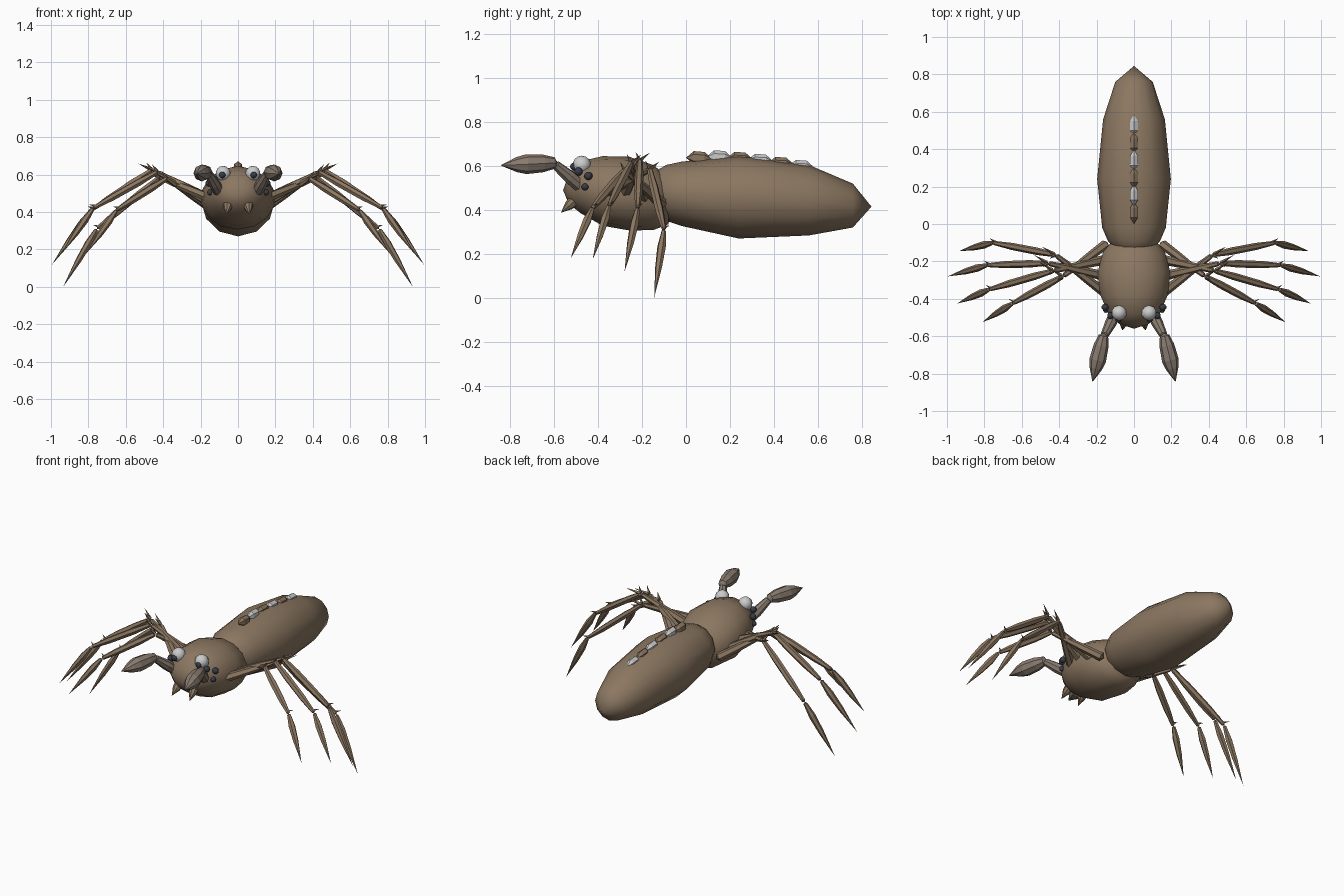
import bpy, bmesh, math
from mathutils import Vector

if "Cube" in bpy.data.objects:
    bpy.data.objects.remove(bpy.data.objects["Cube"])


def material(name, rgb):
    m = bpy.data.materials.new(name)
    m.diffuse_color = (*rgb, 1)
    m.use_nodes = True
    m.node_tree.nodes["Principled BSDF"].inputs["Base Color"].default_value = m.diffuse_color
    return m


BROWN = material("brown", (0.26, 0.185, 0.12))
TAUPE = material("taupe", (0.25, 0.20, 0.16))
DARK = material("dark", (0.04, 0.045, 0.06))


def finish(name, bm, mat, smooth):
    bmesh.ops.recalc_face_normals(bm, faces=bm.faces[:])
    me = bpy.data.meshes.new(name)
    bm.to_mesh(me)
    bm.free()
    ob = bpy.data.objects.new(name, me)
    bpy.context.collection.objects.link(ob)
    if mat:
        me.materials.append(mat)
    for p in me.polygons:
        p.use_smooth = smooth
    return ob


def skin(bm, start, rings, end):
    a, b = bm.verts.new(start), bm.verts.new(end)
    loops = [[bm.verts.new(p) for p in r] for r in rings]
    n = len(loops[0])
    for i in range(n):
        j = (i + 1) % n
        bm.faces.new((a, loops[0][j], loops[0][i]))
        bm.faces.new((b, loops[-1][i], loops[-1][j]))
        for r, s in zip(loops, loops[1:]):
            bm.faces.new((r[i], r[j], s[j], s[i]))


def body(name, start, sections, end, mat, n=12, smooth=True):
    """Closed body along y; sections are (y, half width, top z, bottom z)."""
    bm = bmesh.new()
    rings = []
    for y, w, t, b in sections:
        rings.append([(w * math.sin(k * math.tau / n), y,
                       (t + b) / 2 + (t - b) / 2 * math.cos(k * math.tau / n))
                      for k in range(n)])
    skin(bm, (0, *start), rings, (0, *end))
    return finish(name, bm, mat, smooth)


def spindle(bm, p, q, profile, n=6):
    """Spindle from p to q; profile is (fraction along, radius)."""
    p, q = Vector(p), Vector(q)
    d = q - p
    u = d.cross(Vector((0, 0, 1))).normalized()
    v = d.normalized().cross(u)
    rings = [[p + d * f + r * (u * math.cos(k * math.tau / n) + v * math.sin(k * math.tau / n))
              for k in range(n)] for f, r in profile]
    skin(bm, p, rings, q)


def ball(name, loc, r, mat):
    bm = bmesh.new()
    bmesh.ops.create_uvsphere(bm, u_segments=10, v_segments=7, radius=r)
    bmesh.ops.translate(bm, vec=loc, verts=bm.verts[:])
    return finish(name, bm, mat, True)


# Abdomen and head
body("abdomen", (-0.18, 0.48),
     [(-0.15, 0.09, 0.57, 0.39), (-0.09, 0.14, 0.605, 0.35), (-0.02, 0.17, 0.62, 0.327),
      (0.24, 0.197, 0.648, 0.27), (0.56, 0.165, 0.605, 0.284), (0.76, 0.1, 0.52, 0.32)],
     (0.845, 0.415), BROWN)
body("head", (-0.56, 0.49),
     [(-0.535, 0.08, 0.56, 0.43), (-0.48, 0.14, 0.622, 0.385), (-0.38, 0.185, 0.645, 0.328),
      (-0.26, 0.2, 0.643, 0.307), (-0.15, 0.17, 0.605, 0.308), (-0.08, 0.11, 0.55, 0.335)],
     (-0.06, 0.45), BROWN, 14)

# Alternating crest along the back
for i in range(6):
    y, z = 0.06 + i * 0.093, (0.638, 0.642, 0.635, 0.626, 0.612, 0.598)[i]
    body(f"crest_{i + 1}", (y - 0.06, z),
         [(y - 0.025, 0.024, z + 0.03, z - 0.03), (y + 0.025, 0.024, z + 0.026, z - 0.03)],
         (y + 0.06, z - 0.005), None if i % 2 else BROWN, 6, False)

# Leg joints for the +x side: hip, elbow, knee, tip
LEGS = [
    [(0.14, -0.10, 0.42), (0.38, -0.28, 0.58), (0.65, -0.425, 0.41), (0.81, -0.525, 0.18)],
    [(0.15, -0.19, 0.45), (0.43, -0.25, 0.615), (0.775, -0.35, 0.42), (0.945, -0.425, 0.175)],
    [(0.15, -0.28, 0.47), (0.46, -0.21, 0.625), (0.785, -0.22, 0.41), (0.995, -0.28, 0.118)],
    [(0.14, -0.38, 0.47), (0.42, -0.165, 0.585), (0.755, -0.10, 0.31), (0.935, -0.145, 0.0)],
]
for side, s in (("right", 1), ("left", -1)):
    def m(p):
        return Vector((p[0] * s, p[1], p[2]))

    for i, leg in enumerate(LEGS):
        hip, elbow, knee, tip = map(m, leg)
        bm = bmesh.new()
        spindle(bm, hip, elbow, [(0.05, 0.026), (0.4, 0.023), (0.97, 0.013)])
        spindle(bm, elbow, knee, [(0.02, 0.013), (0.3, 0.02), (0.7, 0.019), (0.98, 0.011)])
        spindle(bm, knee, tip, [(0.02, 0.011), (0.25, 0.02), (0.55, 0.016)])
        # Thorns at elbow and knee
        spindle(bm, elbow, elbow + m((0.075, 0.045, 0.035)), [(0.1, 0.01)], 4)
        spindle(bm, elbow, elbow + m((0.03, -0.02, 0.04)), [(0.1, 0.01)], 4)
        spindle(bm, knee + m((-0.02, 0, 0.01)), knee + m((0.02, 0.025, 0.02)), [(0.1, 0.008)], 4)
        finish(f"{side}_leg_{i + 1}", bm, BROWN, False)

    # Feeler with a club end
    bm = bmesh.new()
    spindle(bm, m((0.09, -0.46, 0.49)), m((0.16, -0.6, 0.61)),
            [(0.1, 0.03), (0.5, 0.031), (0.95, 0.022)], 8)
    spindle(bm, m((0.16, -0.585, 0.615)), m((0.222, -0.845, 0.603)),
            [(0.05, 0.026), (0.25, 0.04), (0.55, 0.045), (0.72, 0.034)], 8)
    finish(f"{side}_feeler", bm, TAUPE, False)

    # Fang
    bm = bmesh.new()
    spindle(bm, m((0.05, -0.49, 0.46)), m((0.062, -0.57, 0.387)), [(0.2, 0.028), (0.55, 0.022)], 8)
    finish(f"{side}_fang", bm, BROWN, False)

    # Eyes
    ball(f"{side}_eye", m((0.08, -0.475, 0.605)), 0.042, None)
    ball(f"{side}_pupil", m((0.084, -0.51, 0.598)), 0.018, DARK)
    ball(f"{side}_small_eye_upper", m((0.125, -0.49, 0.575)), 0.019, DARK)
    ball(f"{side}_small_eye_rear", m((0.155, -0.445, 0.555)), 0.019, DARK)
    ball(f"{side}_small_eye_lower", m((0.15, -0.46, 0.505)), 0.016, DARK)
